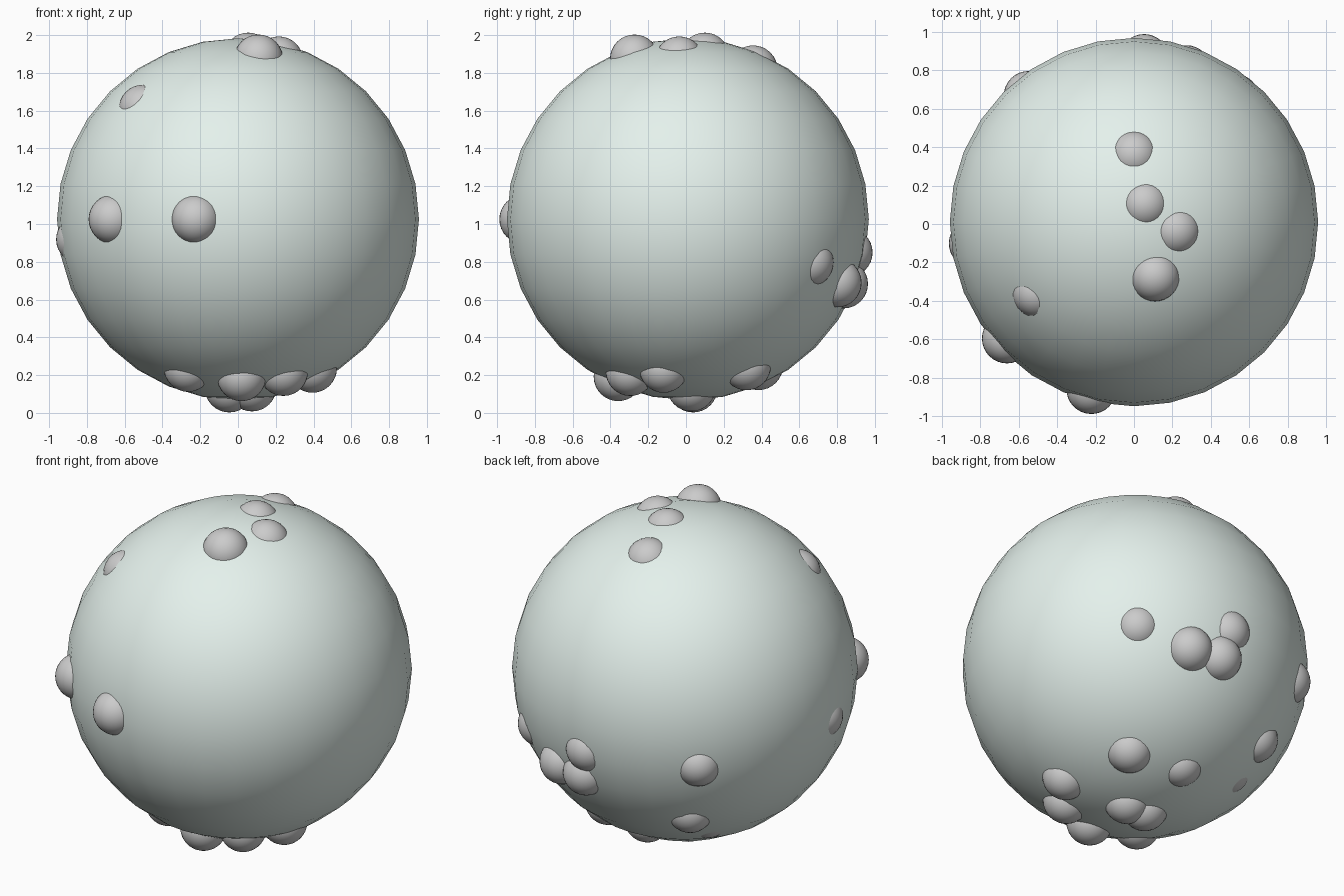
import bpy
from mathutils import Vector

if "Cube" in bpy.data.objects:
    bpy.data.objects.remove(bpy.data.objects["Cube"])

CENTRE = Vector((0, 0.01, 1.025))
R = 0.958          # main ball radius
r = 0.13           # radius of every small bump ball


def ball(name, centre, radius, segments=32, rings=16):
    bpy.ops.mesh.primitive_uv_sphere_add(segments=segments, ring_count=rings,
                                         radius=radius, location=centre)
    ob = bpy.context.object
    ob.name = name
    bpy.ops.object.shade_smooth()
    return ob


def bump(name, direction, cap):
    """Bump ball sunk so that its exposed cap has the given rim radius."""
    depth = (R * R - cap * cap) ** 0.5 - (r * r - cap * cap) ** 0.5
    return ball(name, CENTRE + Vector(direction).normalized() * depth, r)


# main ball, pale green
body = ball("main_ball", CENTRE, R)
mat = bpy.data.materials.new("pale_green")
mat.diffuse_color = (0.78, 0.88, 0.84, 1)
mat.use_nodes = True
mat.node_tree.nodes["Principled BSDF"].inputs["Base Color"].default_value = mat.diffuse_color
body.data.materials.append(mat)

# small balls half sunk in the surface: direction from centre, rim radius
groups = {
    "front_bump": [((-.235, -.92, 0), .118), ((-.71, -.65, 0), .118),
                   ((-.56, -.41, .65), .08), ((-.94, -.125, -.12), .072)],
    "top_bump": [((0, .38, .87), .093), ((.06, .1, .95), .095),
                 ((.237, -.05, .92), .097), ((.115, -.3, .9), .12)],
    "back_bump": [((.585, .72, -.255), .088), ((.3, .87, -.37), .12),
                  ((.1, .915, -.38), .118), ((.06, .965, -.2), .098),
                  ((-.61, .73, -.2), .103), ((-.46, .6, -.61), .1)],
    "bottom_bump": [((.33, .34, -.85), .113), ((-.01, .42, -.87), .09),
                    ((-.44, .377, -.76), .045), ((.43, -.14, -.86), .115),
                    ((.26, -.33, -.87), .117), ((.02, -.39, -.88), .124),
                    ((.08, .02, -.96), .115), ((-.05, .03, -.97), .117),
                    ((-.29, -.33, -.86), .108)],
}
for name, bumps in groups.items():
    for i, (direction, cap) in enumerate(bumps, 1):
        bump(f"{name}_{i}", direction, cap)
